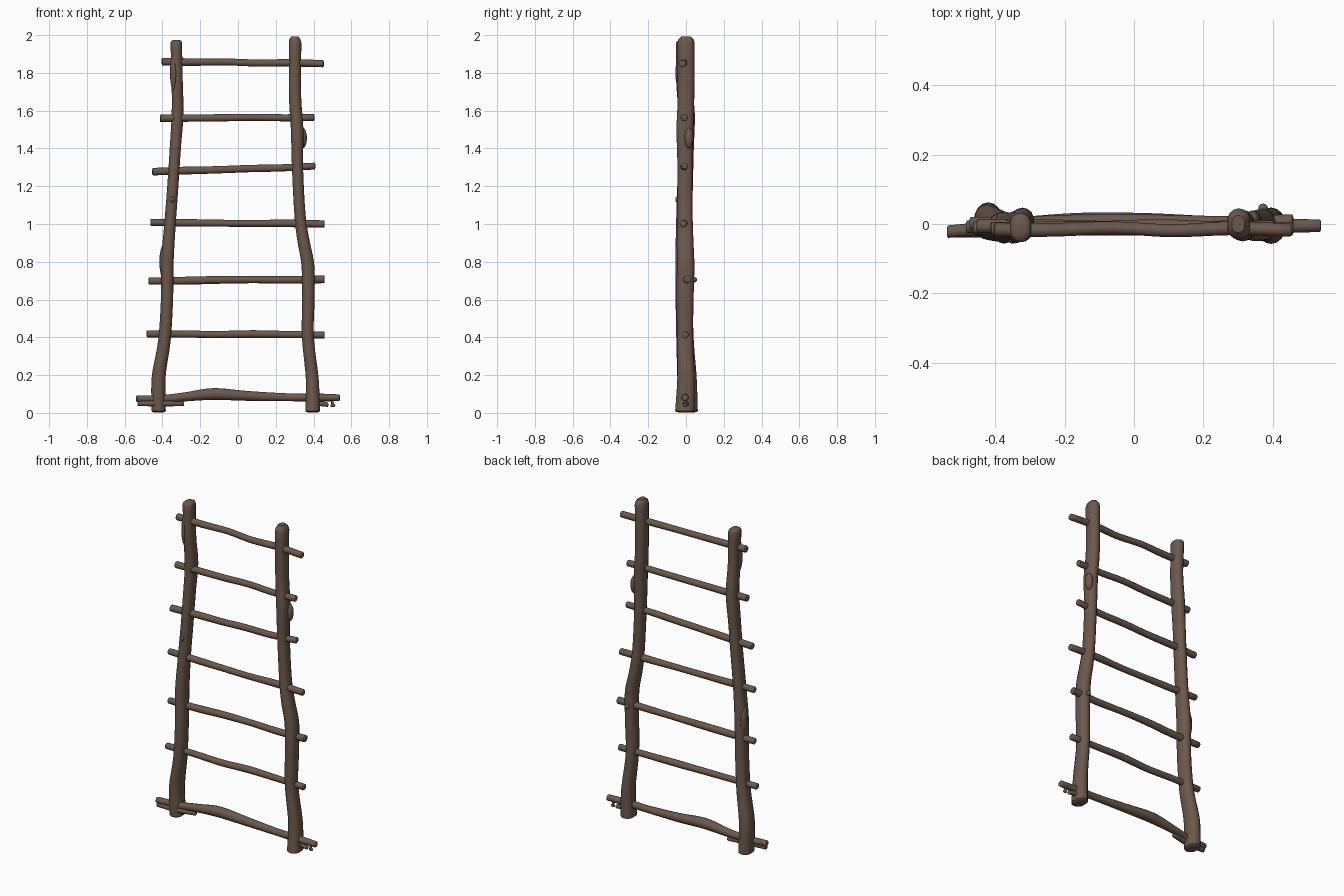
import bpy, bmesh, math, random
from mathutils import Vector

random.seed(4)
cube = bpy.data.objects.get("Cube")
if cube:
    bpy.data.objects.remove(cube, do_unlink=True)

wood = bpy.data.materials.new("brown wood")
wood.use_nodes = True
COLOR = (0.15, 0.098, 0.072, 1)
wood.diffuse_color = COLOR
wood.node_tree.nodes["Principled BSDF"].inputs["Base Color"].default_value = COLOR


def finish(name, bm):
    bmesh.ops.recalc_face_normals(bm, faces=bm.faces)
    mesh = bpy.data.meshes.new(name)
    bm.to_mesh(mesh)
    bm.free()
    mesh.materials.append(wood)
    obj = bpy.data.objects.new(name, mesh)
    bpy.context.collection.objects.link(obj)
    bpy.ops.object.select_all(action='DESELECT')
    obj.select_set(True)
    bpy.context.view_layer.objects.active = obj
    bpy.ops.object.shade_smooth_by_angle(angle=math.radians(40))


def smooth_path(points, steps):
    """Catmull-Rom samples through points of any dimension."""
    pts = [Vector(p) for p in points]
    pts = [pts[0] * 2 - pts[1]] + pts + [pts[-1] * 2 - pts[-2]]
    out = []
    for a, b, c, d in zip(pts, pts[1:], pts[2:], pts[3:]):
        for i in range(steps):
            t = i / steps
            out.append(0.5 * (2 * b + (c - a) * t + (2 * a - 5 * b + 4 * c - d) * t * t
                              + (3 * b - a - 3 * c + d) * t ** 3))
    return out + [pts[-2]]


def branch(name, points, u, v, stretch=1, groove=0, sides=16, steps=5, dome=(0, 0)):
    """Tube through (x, y, z, radius) points; u and v span its cross-section."""
    u, v = Vector(u), Vector(v)
    samples = smooth_path(points, steps)
    first, last = samples[0], samples[-1]
    axis = (last.xyz - first.xyz).normalized()
    rings = [(s.xyz, s.w) for s in samples]
    # Shrinking rings round off the ends
    for size in (0.9, 0.55):
        push = math.sqrt(1 - size * size)
        rings.insert(0, (first.xyz - axis * dome[0] * push, first.w * size))
        rings.append((last.xyz + axis * dome[1] * push, last.w * size))
    bm = bmesh.new()
    loops = []
    for centre, radius in rings:
        loop = []
        for k in range(sides):
            a = math.tau * k / sides
            r = radius * (1 - groove * max(0, math.cos(2 * a)) ** 4)
            loop.append(bm.verts.new(centre + u * r * math.cos(a) + v * r * stretch * math.sin(a)))
        loops.append(loop)
    for lower, upper in zip(loops, loops[1:]):
        for k in range(sides):
            n = (k + 1) % sides
            bm.faces.new((lower[k], lower[n], upper[n], upper[k]))
    bm.faces.new(loops[0])
    bm.faces.new(loops[-1])
    finish(name, bm)


def knot(name, centre, size):
    bm = bmesh.new()
    bmesh.ops.create_uvsphere(bm, u_segments=12, v_segments=8, radius=1)
    for vert in bm.verts:
        vert.co = Vector(a * b for a, b in zip(vert.co, size)) + Vector(centre)
    finish(name, bm)


X, Y, Z = (1, 0, 0), (0, 1, 0), (0, 0, 1)

# Crooked upright poles
right_pole = [(-.42, .01, .01, .042), (-.42, .005, .19, .041), (-.39, -.005, .38, .037),
              (-.376, -.01, .6, .036), (-.374, -.01, .8, .037), (-.36, -.01, 1, .034),
              (-.345, -.005, 1.2, .033), (-.332, 0, 1.4, .033), (-.32, .003, 1.58, .035),
              (-.322, -.01, 1.75, .033), (-.327, -.01, 1.96, .034)]
left_pole = [(.395, -.005, .01, .043), (.393, 0, .18, .038), (.37, -.005, .4, .035),
             (.372, -.005, .6, .037), (.37, -.002, .78, .038), (.345, -.005, .92, .036),
             (.328, -.005, 1.05, .033), (.315, -.005, 1.3, .033), (.313, -.005, 1.5, .037),
             (.302, 0, 1.68, .036), (.302, 0, 1.96, .037)]
branch("right_pole", right_pole, X, Y, 1.25, .12, dome=(.01, .018))
branch("left_pole", left_pole, X, Y, 1.22, .12, dome=(.01, .04))

# Rungs: left end x, z, right end x, z, y
rungs = [(-.48, .42, .455, .412, -.005), (-.47, .7, .455, .706, .005),
         (-.46, 1.007, .455, 1, -.015), (-.45, 1.275, .405, 1.305, -.01),
         (-.41, 1.562, .4, 1.563, -.01), (-.4, 1.86, .45, 1.85, -.015)]
for i, (x0, z0, x1, z1, y) in enumerate(rungs):
    pts = []
    for k in range(6):
        t = k / 5
        wob = random.uniform(-.005, .005)
        pts.append((x0 + (x1 - x0) * t, y + wob, z0 + (z1 - z0) * t + wob * .5,
                    .019 + random.uniform(-.001, .002)))
    branch(f"rung_{i + 2}", pts, Y, Z, sides=12, steps=4, dome=(.005, .005))

# Thick bent bottom rung with split ends
branch("rung_1", [(-.535, -.022, .075, .018), (-.4, -.01, .075, .02), (-.28, 0, .085, .024),
                  (-.13, .002, .1, .031), (.05, .005, .09, .026), (.25, 0, .083, .021),
                  (.4, -.005, .082, .021), (.535, -.005, .08, .018)],
       Y, Z, sides=12, dome=(.005, .005))
branch("right_splinter", [(-.53, -.025, .05, .014), (-.41, -.02, .05, .017), (-.29, 0, .048, .012)],
       Y, Z, sides=10, dome=(.004, .004))
branch("left_splinter", [(.36, 0, .05, .016), (.43, 0, .05, .015), (.475, -.003, .043, .012)],
       Y, Z, sides=10, dome=(.004, .004))
knot("left_splinter_tip", (.502, -.004, .04), (.013, .01, .01))
knot("left_splinter_stem", (.5, -.004, .056), (.007, .007, .022))

# Knots on the poles
knot("left_pole_upper_knot", (.342, .015, 1.455), (.023, .024, .055))
knot("left_pole_back_knot", (.372, .045, .705), (.014, .014, .014))
knot("right_pole_front_knot", (-.35, -.043, 1.13), (.012, .014, .018))
knot("right_pole_outer_knot", (-.395, 0, .8), (.021, .03, .09))
knot("right_pole_top_knot", (-.34, -.03, 1.8), (.02, .026, .1))
